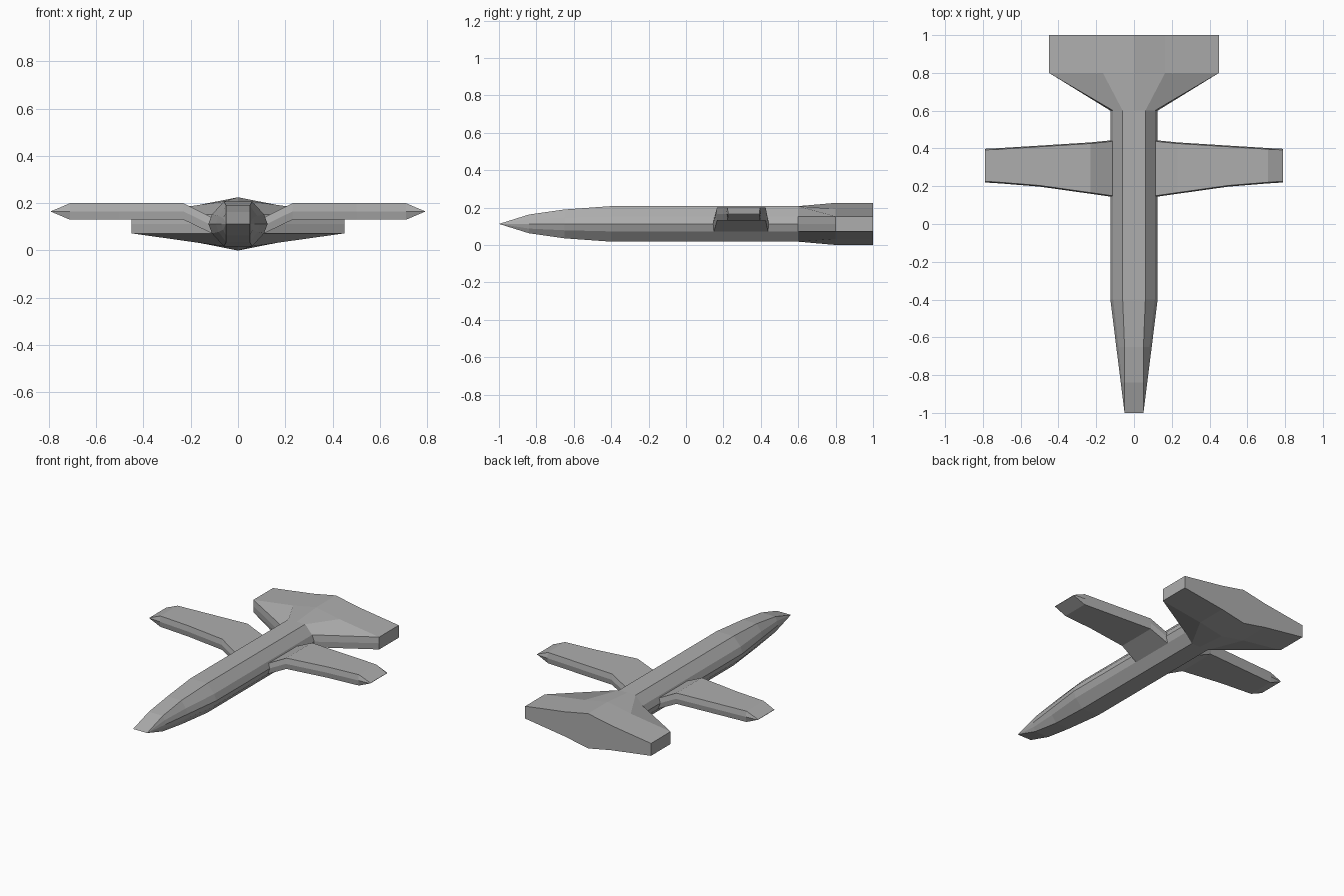
import bpy
import bmesh

cube = bpy.data.objects.get("Cube")
if cube:
    bpy.data.objects.remove(cube, do_unlink=True)

# Single hull colour
GREY = (0.42, 0.42, 0.42, 1.0)
hull_grey = bpy.data.materials.new("hull_grey")
hull_grey.use_nodes = True
hull_grey.diffuse_color = GREY
hull_grey.node_tree.nodes["Principled BSDF"].inputs["Base Color"].default_value = GREY

MID_Z = 0.1125


def loft(name, rings):
    """Skin a list of equal-length point rings and cap both ends."""
    bm = bmesh.new()
    loops = [[bm.verts.new(p) for p in ring] for ring in rings]
    n = len(loops[0])
    for a, b in zip(loops, loops[1:]):
        for i in range(n):
            j = (i + 1) % n
            bm.faces.new((a[i], a[j], b[j], b[i]))
    bm.faces.new(loops[0])
    bm.faces.new(loops[-1])
    bmesh.ops.remove_doubles(bm, verts=bm.verts, dist=0.0005)
    bmesh.ops.recalc_face_normals(bm, faces=bm.faces)
    mesh = bpy.data.meshes.new(name)
    bm.to_mesh(mesh)
    bm.free()
    mesh.materials.append(hull_grey)
    obj = bpy.data.objects.new(name, mesh)
    bpy.context.collection.objects.link(obj)
    return obj


def hull_ring(y, quarter):
    """Mirror a quarter outline (crown to side) into a full ring."""
    right = quarter + [(x, -z) for x, z in reversed(quarter[:-1])]
    left = [(-x, z) for x, z in reversed(right[1:-1])]
    return [(x, y, MID_Z + z) for x, z in right + left]


# Fuselage: chisel nose, faceted tube, then the wide tail block
nose_tip = [(0, 0), (0.05, 0), (0.05, 0), (0.05, 0)]
nose = [(0, 0.05), (0.05, 0.05), (0.063, 0.025), (0.07, 0)]
shoulder = [(0, 0.077), (0.05, 0.077), (0.082, 0.034), (0.094, 0)]
tube = [(0, 0.095), (0.06, 0.095), (0.11, 0.04), (0.125, 0)]
tail = [(0, MID_Z), (0.165, 0.08), (0.45, 0.04), (0.45, 0)]
stations = [(-1, nose_tip), (-0.84, nose), (-0.65, shoulder), (-0.4, tube),
            (0.6, tube), (0.8, tail), (1, tail)]
loft("fuselage_and_tail", [hull_ring(y, q) for y, q in stations])


def wing_ring(x, front, back, mid, half):
    """Slab section with a slight edge along its leading and trailing sides."""
    inset = 0.006
    return [(x, front, mid), (x, front + inset, mid + half),
            (x, back - inset, mid + half), (x, back, mid),
            (x, back - inset, mid - half), (x, front + inset, mid - half)]


# Wings: angled root, straight tapering panel, wedge tip
wing_stations = [(0.08, 0.141, 0.446, 0.09, 0.034), (0.11, 0.143, 0.444, 0.106, 0.034),
                 (0.23, 0.16, 0.432, 0.165, 0.035), (0.5, 0.198, 0.415, 0.165, 0.035),
                 (0.71, 0.215, 0.402, 0.165, 0.035), (0.79, 0.22, 0.398, 0.165, 0.001)]
for name, side in (("left_wing", 1), ("right_wing", -1)):
    loft(name, [wing_ring(side * x, *rest) for x, *rest in wing_stations])
